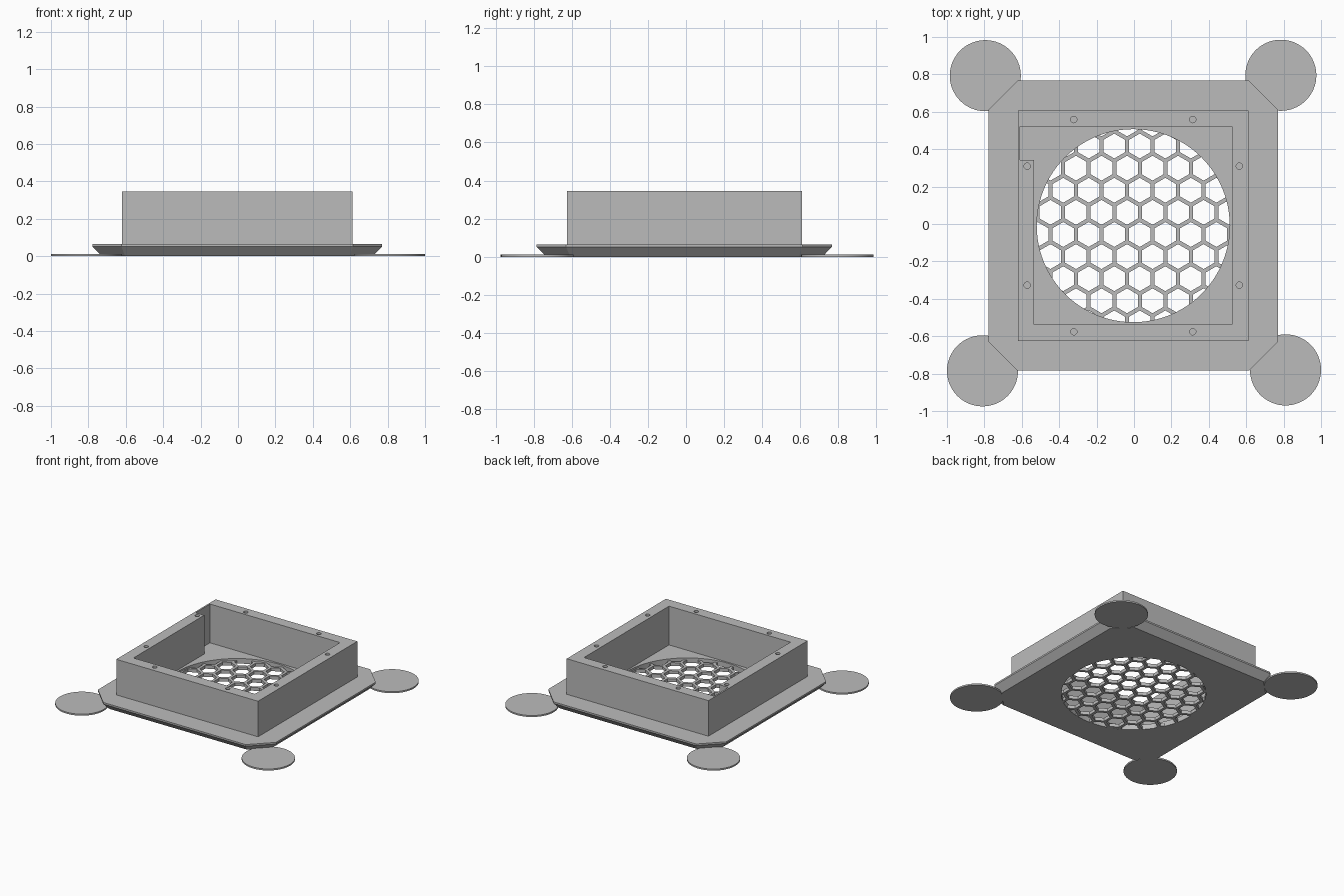
import bpy, bmesh, math

if "Cube" in bpy.data.objects:
    bpy.data.objects.remove(bpy.data.objects["Cube"])

grey = bpy.data.materials.new("plain_grey")
grey.diffuse_color = (0.5, 0.5, 0.5, 1)
grey.use_nodes = True
grey.node_tree.nodes["Principled BSDF"].inputs["Base Color"].default_value = grey.diffuse_color

CX, CY = -0.004, -0.009          # centre of the housing
HOLE_R = 0.516


def loft(bm, rings):
    """Closed solid through rings of (points, z)."""
    loops = [[bm.verts.new((x, y, z)) for x, y in pts] for pts, z in rings]
    n = len(loops[0])
    bm.faces.new(loops[0][::-1])
    bm.faces.new(loops[-1])
    for a, b in zip(loops, loops[1:]):
        for i in range(n):
            j = (i + 1) % n
            bm.faces.new((a[i], a[j], b[j], b[i]))


def make(name, solids):
    bm = bmesh.new()
    for rings in solids:
        loft(bm, rings)
    me = bpy.data.meshes.new(name)
    bm.to_mesh(me)
    bm.free()
    me.materials.append(grey)
    ob = bpy.data.objects.new(name, me)
    bpy.context.collection.objects.link(ob)
    return ob


def prism(pts, z0, z1):
    return [(pts, z0), (pts, z1)]


def ngon(x, y, r, n, turn=0.0):
    return [(x + r * math.cos(turn + 2 * math.pi * i / n),
             y + r * math.sin(turn + 2 * math.pi * i / n)) for i in range(n)]


def rect(x0, x1, y0, y1):
    return [(x0, y0), (x1, y0), (x1, y1), (x0, y1)]


def octagon(h, c):
    pts = [(c, -h), (h, -c), (h, c), (c, h), (-c, h), (-h, c), (-h, -c), (-c, -h)]
    return [(x + CX, y + CY) for x, y in pts]


def boolean(ob, tool, op):
    tool.hide_render = True
    mod = ob.modifiers.new(op.lower(), 'BOOLEAN')
    mod.operation, mod.solver, mod.object = op, 'EXACT', tool
    bpy.context.view_layer.objects.active = ob
    bpy.ops.object.modifier_apply(modifier=mod.name)
    bpy.data.objects.remove(tool)


def smooth(ob):
    bpy.ops.object.select_all(action='DESELECT')
    ob.select_set(True)
    bpy.context.view_layer.objects.active = ob
    bpy.ops.object.shade_smooth_by_angle(angle=math.radians(30))


# Flange with clipped corners and a bevelled underside, joined to the box wall
housing = make("housing", [[(octagon(0.725, 0.6), 0), (octagon(0.775, 0.62), 0.052),
                            (octagon(0.775, 0.62), 0.065)]])
wall = make("wall", [prism(rect(CX - 0.617, CX + 0.617, CY - 0.617, CY + 0.617), 0.045, 0.345)])
boolean(housing, wall, 'UNION')

# Square cavity with a cable notch in the back left corner
cavity = [(-0.534, -0.537), (0.524, -0.537), (0.524, 0.521),
          (-0.609, 0.521), (-0.609, 0.343), (-0.534, 0.343)]
boolean(housing, make("cavity_cutter", [prism(cavity, 0.04, 0.5)]), 'DIFFERENCE')

# Round air opening
opening = ngon(CX, CY, HOLE_R, 96)
boolean(housing, make("opening_cutter", [prism(opening, -0.1, 0.2)]), 'DIFFERENCE')

# Two screw holes in the rim of each wall
screws = []
for side in (-1, 1):
    for along in (-1, 1):
        for dx, dy in ((0.318 * along, 0.567 * side), (0.567 * side, 0.318 * along)):
            screws.append(prism(ngon(CX + dx, CY + dy, 0.017, 20), 0.2, 0.5))
boolean(housing, make("screw_cutter", screws), 'DIFFERENCE')
smooth(housing)

# Honeycomb grille filling the opening
grille = make("honeycomb_grille", [prism(opening, 0, 0.025)])
PITCH, CELL = 0.1365, 0.115
cells = []
for row in range(-6, 7):
    y = -0.056 + row * PITCH * math.sqrt(3) / 2
    for col in range(-6, 7):
        x = 0.031 + (col + 0.5 * (row % 2)) * PITCH
        if math.hypot(x - CX, y - CY) < HOLE_R + 0.07:
            cells.append(prism(ngon(x, y, CELL / math.sqrt(3), 6, math.pi / 6), -0.1, 0.1))
boolean(grille, make("cell_cutter", cells), 'DIFFERENCE')
smooth(grille)

# Thin round pads at the four corners
for name, x, y in (("back_left_pad", -0.795, 0.793), ("back_right_pad", 0.785, 0.795),
                   ("front_left_pad", -0.81, -0.785), ("front_right_pad", 0.81, -0.78)):
    smooth(make(name, [prism(ngon(x, y, 0.19, 64), 0, 0.012)]))
